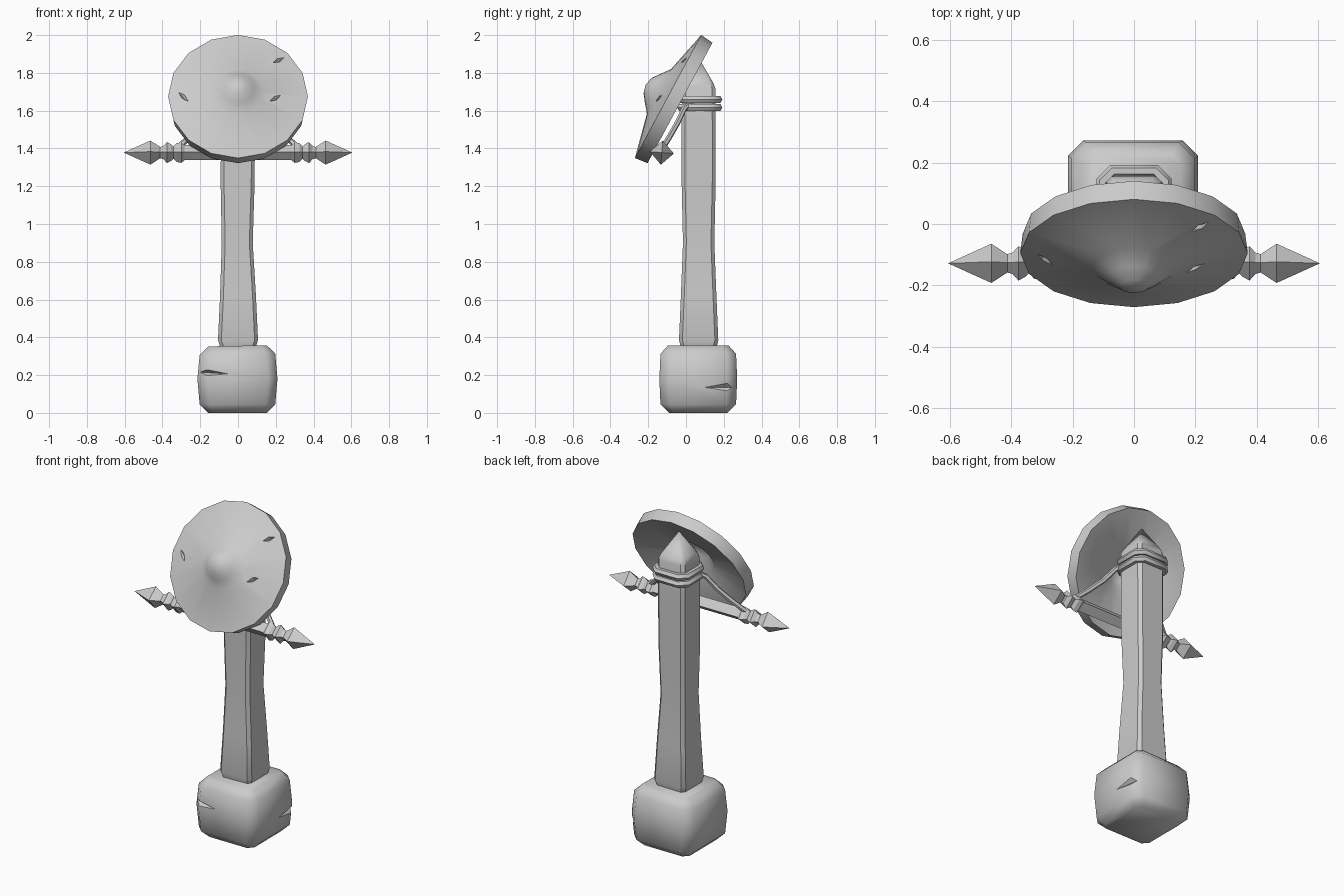
import bpy, bmesh, math
from mathutils import Vector, Matrix

if "Cube" in bpy.data.objects:
    bpy.data.objects.remove(bpy.data.objects["Cube"], do_unlink=True)

stone = bpy.data.materials.new("plain_grey")
stone.use_nodes = True
GREY = (0.6, 0.6, 0.6, 1)
stone.diffuse_color = GREY
stone.node_tree.nodes["Principled BSDF"].inputs["Base Color"].default_value = GREY


def activate(ob):
    bpy.ops.object.select_all(action='DESELECT')
    ob.select_set(True)
    bpy.context.view_layer.objects.active = ob


def finish(name, bm, angle=None):
    """Turn a bmesh into a named, coloured object, smooth below the given angle."""
    bmesh.ops.recalc_face_normals(bm, faces=bm.faces)
    me = bpy.data.meshes.new(name)
    bm.to_mesh(me)
    bm.free()
    ob = bpy.data.objects.new(name, me)
    bpy.context.collection.objects.link(ob)
    me.materials.append(stone)
    if angle:
        activate(ob)
        bpy.ops.object.shade_smooth_by_angle(angle=math.radians(angle))
    return ob


def skin(bm, rings):
    """Join equal-length rings of points with quads; a one-point ring is a tip."""
    loops = [[bm.verts.new(p) for p in r] for r in rings]
    for a, b in zip(loops, loops[1:]):
        n = max(len(a), len(b))
        for i in range(n):
            j = (i + 1) % n
            quad = [a[i % len(a)], a[j % len(a)], b[j % len(b)], b[i % len(b)]]
            bm.faces.new(list(dict.fromkeys(quad)))
    for end in (loops[0], loops[-1]):
        if len(end) > 2:
            bm.faces.new(end)


def lathe(profile, sides, turn=0.0):
    """Rings around local z from (height, radius) pairs."""
    return [[(r * math.sin(turn + math.tau * i / sides),
              r * math.cos(turn + math.tau * i / sides), h)
             for i in range(sides if r else 1)] for h, r in profile]


def chamfered(hx, hy, c, z, cx=0.0, cy=0.0):
    """Rectangle outline with cut corners."""
    pts = [(hx, c - hy), (hx, hy - c), (hx - c, hy), (c - hx, hy),
           (-hx, hy - c), (-hx, c - hy), (c - hx, -hy), (hx - c, -hy)]
    return [(x + cx, y + cy, z) for x, y in pts]


def gouge(target, place, size, rot):
    """Chip a stretched diamond out of a part."""
    bm = bmesh.new()
    skin(bm, lathe([(-1, 0), (0, 1), (1, 0)], 4))
    m = Matrix.LocRotScale(Vector(place), rot, Vector(size))
    bmesh.ops.transform(bm, matrix=m, verts=bm.verts)
    cutter = finish("chip_cutter", bm)
    cutter.hide_render = True
    mod = target.modifiers.new("chip", 'BOOLEAN')
    mod.operation, mod.solver, mod.object = 'DIFFERENCE', 'EXACT', cutter
    activate(target)
    bpy.ops.object.modifier_apply(modifier=mod.name)
    bpy.data.objects.remove(cutter, do_unlink=True)


def tube(name, points, radius, cyclic=False):
    """Rope through a few points."""
    cu = bpy.data.curves.new(name, 'CURVE')
    cu.dimensions = '3D'
    cu.bevel_depth, cu.bevel_resolution, cu.use_fill_caps = radius, 1, True
    sp = cu.splines.new('POLY')
    sp.points.add(len(points) - 1)
    for p, co in zip(sp.points, points):
        p.co = (*co, 1)
    sp.use_cyclic_u = cyclic
    cu.materials.append(stone)
    ob = bpy.data.objects.new(name, cu)
    bpy.context.collection.objects.link(ob)
    activate(ob)
    bpy.ops.object.convert(target='MESH')
    bpy.ops.object.shade_smooth_by_angle(angle=math.radians(40))


# Foot block: slightly bulging, with softened edges and two chips
bm = bmesh.new()
skin(bm, [chamfered(hx, hy, c, z, -0.003, 0.065) for z, hx, hy, c in (
    (0.0, 0.155, 0.155, 0.03), (0.045, 0.2, 0.2, 0.05), (0.18, 0.212, 0.206, 0.05),
    (0.31, 0.2, 0.2, 0.05), (0.355, 0.155, 0.16, 0.03))])
for v in bm.verts:
    if v.co.z > 0.2:
        v.co.z += 0.02 * v.co.x
foot = finish("foot_block", bm, 60)
for place, size, tilt in (((-0.19, -0.15, 0.215), (0.17, 0.05, 0.025), 0.06),
                          ((0.21, 0.25, 0.135), (0.03, 0.18, 0.03), 0.0)):
    gouge(foot, place, size, Matrix.Rotation(tilt, 3, 'Y').to_quaternion())

# Tapered post with a pointed top
bm = bmesh.new()
post_rings = [chamfered(hx, hy, 0.018, z, cx, 0.067) for z, hx, hy, cx in (
    (0.35, 0.095, 0.095, 0.0), (0.385, 0.106, 0.104, 0.0), (0.62, 0.095, 0.094, 0.0),
    (0.9, 0.082, 0.083, -0.004), (1.22, 0.09, 0.09, -0.002), (1.55, 0.09, 0.09, 0.0),
    (1.72, 0.09, 0.088, 0.0), (1.75, 0.078, 0.076, 0.0))]
skin(bm, post_rings + [[(0, 0.067, 1.88)]])
finish("post", bm, 40)

# Two rope bands around the post
for i, z in enumerate((1.617, 1.66)):
    tube(f"post_band_{i + 1}", chamfered(0.103, 0.1, 0.035, z, 0, 0.073), 0.021, True)

# Round shield: cone face, domed boss, hollow back
bm = bmesh.new()
front = [(0.0, 0.37), (0.055, 0.135), (0.094, 0.085), (0.123, 0.045), (0.134, 0)]
back = [(0.058, 0), (0.04, 0.06), (-0.015, 0.13), (-0.072, 0.362)]
skin(bm, lathe(back + front, 16))
normal = Vector((0, -0.88, 0.474)).normalized()
up = Vector((0, 0.474, 0.88)).normalized()
side = up.cross(normal)
frame = Matrix((side, up, normal)).transposed()
centre = Vector((0, -0.095, 1.675))
bmesh.ops.transform(bm, matrix=Matrix.Translation(centre) @ frame.to_4x4(), verts=bm.verts)
shield = finish("shield", bm, 35)
for x, y, turn, length in ((-0.29, -0.01, -0.85, 0.055), (0.2, -0.03, 0.6, 0.055),
                           (0.215, 0.21, 0.6, 0.06)):
    h = 0.055 * (0.37 - math.hypot(x, y)) / 0.235
    rot = (frame @ Matrix.Rotation(turn, 3, 'Z')).to_quaternion()
    gouge(shield, centre + frame @ Vector((x, y, h)), (length, 0.012, 0.018), rot)

# Square crossbar with ringed, pointed ends
half = [(0.605, 0), (0.464, 0.064), (0.412, 0.03), (0.395, 0.035), (0.376, 0.056),
        (0.355, 0.045), (0.342, 0.032), (0.325, 0.05), (0.3, 0.055), (0.283, 0.04)]
profile = [(-x, r) for x, r in half] + [(x, r) for x, r in reversed(half)]
bm = bmesh.new()
skin(bm, lathe(profile, 4, 0.08))
place = Matrix.Translation((0, -0.128, 1.378)) @ Matrix.Rotation(math.pi / 2, 4, 'Y')
bmesh.ops.transform(bm, matrix=place, verts=bm.verts)
finish("crossbar", bm)

# Slack ropes from the post bands to the crossbar, mirrored
for name, s in (("left", 1), ("right", -1)):
    tube(f"{name}_rope", [(s * x, y, z) for x, y, z in (
        (0.08, 0.03, 1.64), (0.125, -0.01, 1.61), (0.18, -0.045, 1.535),
        (0.25, -0.085, 1.465), (0.325, -0.125, 1.4))], 0.015)
